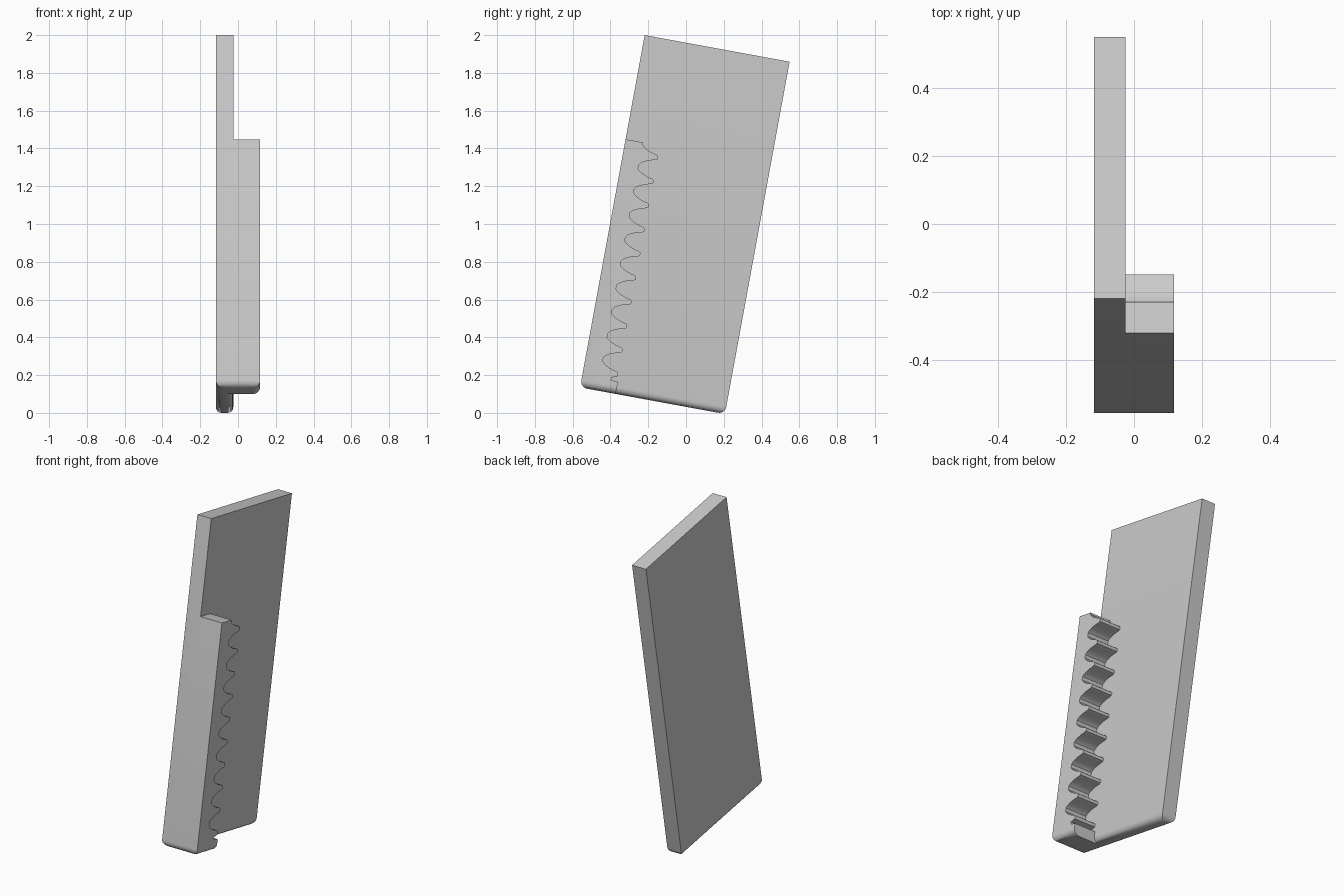
import bpy
import bmesh
import math
from mathutils import Matrix

if "Cube" in bpy.data.objects:
    bpy.data.objects.remove(bpy.data.objects["Cube"])

TILT = math.radians(10.4)
WIDTH, LENGTH = 0.78, 1.896
PITCH, FIRST_GAP, TEETH = 0.1297, 0.168, 9
ROUND = 0.038

grey = bpy.data.materials.new("plain grey")
grey.use_nodes = True
COLOUR = (0.6, 0.6, 0.6, 1)
grey.diffuse_color = COLOUR
grey.node_tree.nodes["Principled BSDF"].inputs["Base Color"].default_value = COLOUR


def extrude_part(name, profile, x0, x1, is_rounded):
    """Extrude a (depth, height) profile along x, round chosen bottom edges, lean it back."""
    bm = bmesh.new()
    face = bm.faces.new([bm.verts.new((x0, u, v)) for u, v in profile])
    out = bmesh.ops.extrude_face_region(bm, geom=[face])
    moved = [g for g in out["geom"] if isinstance(g, bmesh.types.BMVert)]
    bmesh.ops.translate(bm, verts=moved, vec=(x1 - x0, 0, 0))
    bmesh.ops.recalc_face_normals(bm, faces=bm.faces)
    edges = [e for e in bm.edges
             if all(abs(w.co.z) < 1e-5 for w in e.verts)
             and is_rounded((e.verts[0].co + e.verts[1].co) / 2)]
    bmesh.ops.bevel(bm, geom=edges, offset=ROUND, segments=6, profile=0.5,
                    affect='EDGES')
    bm.transform(Matrix.Translation((0, -0.561, 0.135)) @ Matrix.Rotation(-TILT, 4, 'X'))
    mesh = bpy.data.meshes.new(name)
    bm.to_mesh(mesh)
    bm.free()
    mesh.materials.append(grey)
    obj = bpy.data.objects.new(name, mesh)
    bpy.context.collection.objects.link(obj)
    bpy.ops.object.select_all(action='DESELECT')
    obj.select_set(True)
    bpy.context.view_layer.objects.active = obj
    bpy.ops.object.shade_smooth_by_angle(angle=math.radians(35))
    return obj


# Leaning flat plate, rounded all round its bottom face
extrude_part("back_plate", [(0, 0), (WIDTH, 0), (WIDTH, LENGTH), (0, LENGTH)],
             -0.117, -0.025, lambda mid: True)

# One side of a tooth, from the gap floor (offset 0) to the tip (half a pitch)
flank = [(0.093, 0.010), (0.101, 0.020), (0.118, 0.031), (0.138, 0.040),
         (0.160, 0.047), (0.177, 0.051), (0.185, 0.056), (0.187, PITCH / 2)]

# Toothed rack: solid foot, a cut-off tooth, then the repeating teeth
rack = [(0, 0), (0.192, 0), (0.192, 0.064), (0.155, 0.068), (0.155, 0.082),
        (0.185, 0.093)]
rack += [(u, FIRST_GAP - d) for u, d in reversed(flank[:-1])]
for i in range(TEETH):
    base = FIRST_GAP + i * PITCH
    rack += [(u, base + d) for u, d in flank]
    rack += [(u, base + PITCH - d) for u, d in reversed(flank[:-1])]
top = FIRST_GAP + TEETH * PITCH
rack += [(0.093, top), (0, top)]

# The rack runs a little into the plate so that the two join at the foot
extrude_part("toothed_rack", rack, -0.07, 0.117,
             lambda mid: mid.x > 0.1 or mid.y < 0.01)
